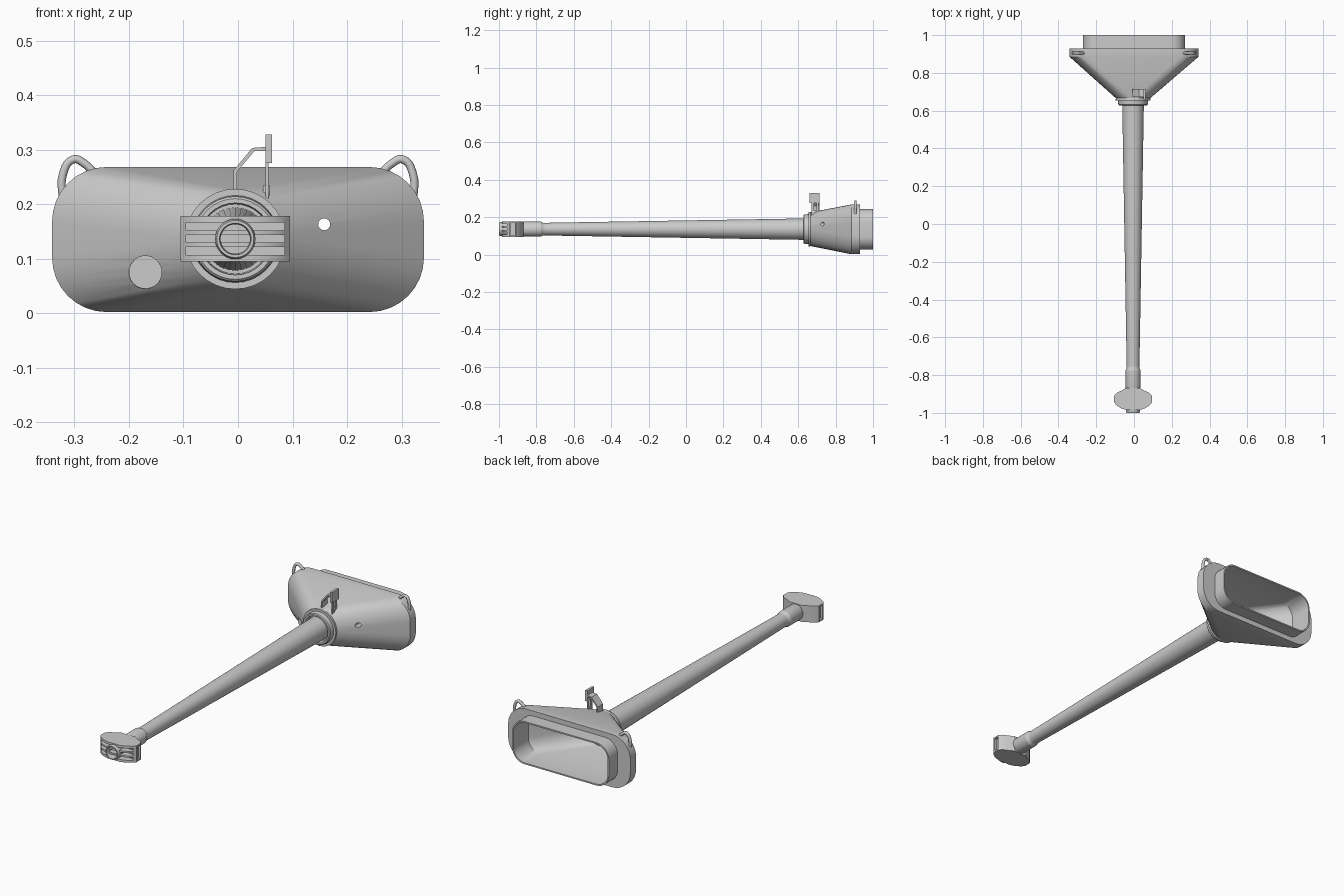
import bpy, bmesh, math
from mathutils import Vector

if "Cube" in bpy.data.objects:
    bpy.data.objects.remove(bpy.data.objects["Cube"])

CX, CZ = -0.005, 0.136          # gun axis
metal = bpy.data.materials.new("grey_metal")
metal.diffuse_color = (0.6, 0.6, 0.6, 1)
metal.use_nodes = True
metal.node_tree.nodes["Principled BSDF"].inputs["Base Color"].default_value = metal.diffuse_color


def finish(name, bm, angle=30):
    bmesh.ops.remove_doubles(bm, verts=bm.verts, dist=1e-5)
    bmesh.ops.recalc_face_normals(bm, faces=bm.faces)
    me = bpy.data.meshes.new(name)
    bm.to_mesh(me)
    bm.free()
    me.materials.append(metal)
    ob = bpy.data.objects.new(name, me)
    bpy.context.collection.objects.link(ob)
    smooth(ob, angle)
    return ob


def smooth(ob, angle=30):
    bpy.ops.object.select_all(action='DESELECT')
    ob.select_set(True)
    bpy.context.view_layer.objects.active = ob
    bpy.ops.object.shade_smooth_by_angle(angle=math.radians(angle))


def ring(y, w, h, r, cx=0.0, cz=0.135, n=8):
    """Rounded rectangle of half size w, h and corner radius r."""
    pts = []
    for q, (sx, sz) in enumerate([(1, 1), (-1, 1), (-1, -1), (1, -1)]):
        for i in range(n + 1):
            a = math.pi / 2 * (q + i / n)
            pts.append((cx + sx * (w - r) + r * math.cos(a), y, cz + sz * (h - r) + r * math.sin(a)))
    return pts


def loft(name, rings, angle=30):
    bm = bmesh.new()
    rows = [[bm.verts.new(p) for p in r] for r in rings]
    n = len(rows[0])
    for a, b in zip(rows, rows[1:]):
        for i in range(n):
            bm.faces.new((a[i], a[(i + 1) % n], b[(i + 1) % n], b[i]))
    bm.faces.new(rows[0])
    bm.faces.new(rows[-1])
    return finish(name, bm, angle)


def lathe(name, profile, cx=CX, cz=CZ, n=8):
    """Round part along y from (y, radius) pairs."""
    return loft(name, [ring(y, r, r, r, cx, cz, n) for y, r in profile])


def box(name, lo, hi):
    bm = bmesh.new()
    bmesh.ops.create_cube(bm, size=1)
    for v in bm.verts:
        v.co = Vector([lo[i] + (v.co[i] + 0.5) * (hi[i] - lo[i]) for i in range(3)])
    return finish(name, bm)


def prism(name, pts, offset):
    """Extrude a flat outline by an offset vector."""
    bm = bmesh.new()
    f = bm.faces.new([bm.verts.new(p) for p in pts])
    g = bmesh.ops.extrude_face_region(bm, geom=[f])
    bmesh.ops.translate(bm, vec=offset, verts=[v for v in g['geom'] if isinstance(v, bmesh.types.BMVert)])
    return finish(name, bm)


def cut(ob, cutters):
    for c in cutters:
        m = ob.modifiers.new("cut", 'BOOLEAN')
        m.object, m.solver, m.operation = c, 'EXACT', 'DIFFERENCE'
        bpy.context.view_layer.objects.active = ob
        bpy.ops.object.modifier_move_to_index(modifier=m.name, index=0)
        bpy.ops.object.modifier_apply(modifier=m.name)
        bpy.data.objects.remove(c)
    smooth(ob)


def rod(name, pts, r):
    cu = bpy.data.curves.new(name, 'CURVE')
    cu.dimensions, cu.bevel_depth, cu.bevel_resolution = '3D', r, 2
    cu.use_fill_caps, cu.resolution_u = True, 5
    s = cu.splines.new('BEZIER')
    s.bezier_points.add(len(pts) - 1)
    for b, p in zip(s.bezier_points, pts):
        b.co, b.handle_left_type, b.handle_right_type = p, 'AUTO', 'AUTO'
    cu.materials.append(metal)
    ob = bpy.data.objects.new(name, cu)
    bpy.context.collection.objects.link(ob)


# Hollow mantlet: outer cone and collar, rear frame, then back in along the inside
mantlet = loft("mantlet", [
    ring(0.665, 0.09, 0.09, 0.09, CX, CZ),
    ring(0.885, 0.341, 0.133, 0.1),
    ring(0.93, 0.341, 0.133, 0.1),
    ring(0.93, 0.27, 0.108, 0.07),
    ring(1.0, 0.27, 0.108, 0.07),
    ring(1.0, 0.263, 0.101, 0.064),
    ring(0.88, 0.263, 0.101, 0.064),
    ring(0.70, 0.075, 0.075, 0.075, CX, CZ)])
cut(mantlet, [lathe("port_cutter", [(0.6, 0.03), (0.9, 0.03)], -0.17, 0.075),
              lathe("sight_cutter", [(0.6, 0.011), (0.9, 0.011)], 0.158, 0.163, 4)])
lathe("port_plug", [(0.765, 0.0302), (0.80, 0.0302)], -0.17, 0.075)

# Stepped collar with a recessed gap around the barrel
lathe("collar", [(0.67, 0.09), (0.66, 0.092), (0.655, 0.092), (0.655, 0.08), (0.632, 0.078),
                 (0.628, 0.074), (0.628, 0.066), (0.66, 0.064)])

# Tapered barrel, sleeve and bored muzzle
lathe("barrel", [(-0.78, 0.033), (-0.74, 0.034), (0.62, 0.057), (0.67, 0.058)])
lathe("barrel_sleeve", [(-0.88, 0.036), (-0.865, 0.040), (-0.775, 0.040), (-0.765, 0.034), (-0.74, 0.033)])
lathe("muzzle", [(-0.86, 0.034), (-0.99, 0.037), (-1.0, 0.034), (-1.0, 0.029), (-0.985, 0.027), (-0.93, 0.027)])

# Muzzle brake: plan outline with front slots and side windows
half = [(0.036, -0.868), (0.06, -0.882), (0.085, -0.893), (0.1, -0.91), (0.1, -0.945),
        (0.088, -0.96), (0.065, -0.975), (0.035, -0.985)]
outline = [(CX + x, y, 0.095) for x, y in half] + [(CX - x, y, 0.095) for x, y in reversed(half)]
brake = prism("muzzle_brake", outline, (0, 0, 0.083))
cut(brake, [box("slot_cutter", (CX - 0.09, -1.1, z - 0.007), (CX + 0.09, -0.945, z + 0.007))
            for z in (0.114, 0.1365, 0.159)] +
    [box("window_cutter", (CX + s * 0.1 - 0.012, -0.938, 0.103), (CX + s * 0.1 + 0.012, -0.913, 0.17))
     for s in (-1, 1)])

# Lifting eyes on the upper corners
for s, side in ((-1, "left"), (1, "right")):
    rod(side + "_lifting_eye", [(s * x, 0.905, z) for x, z in
        ((0.321, 0.205), (0.321, 0.255), (0.302, 0.282), (0.28, 0.273), (0.262, 0.255))], 0.0075)

# Bent strap and upright plate of the sight bracket
strap = [(-0.008, 0.215), (-0.008, 0.262), (0.026, 0.303), (0.052, 0.305),
         (0.052, 0.298), (0.03, 0.297), (-0.002, 0.259), (-0.002, 0.215)]
prism("bracket_strap", [(x, 0.672, z) for x, z in strap], (0, 0.043, 0))
box("bracket_plate", (0.05, 0.66, 0.275), (0.062, 0.715, 0.328))
for y in (0.672, 0.697):
    box("bracket_leg", (0.05, y, 0.2), (0.056, y + 0.012, 0.278))
box("bracket_foot", (0.046, 0.68, 0.2), (0.058, 0.75, 0.235))
